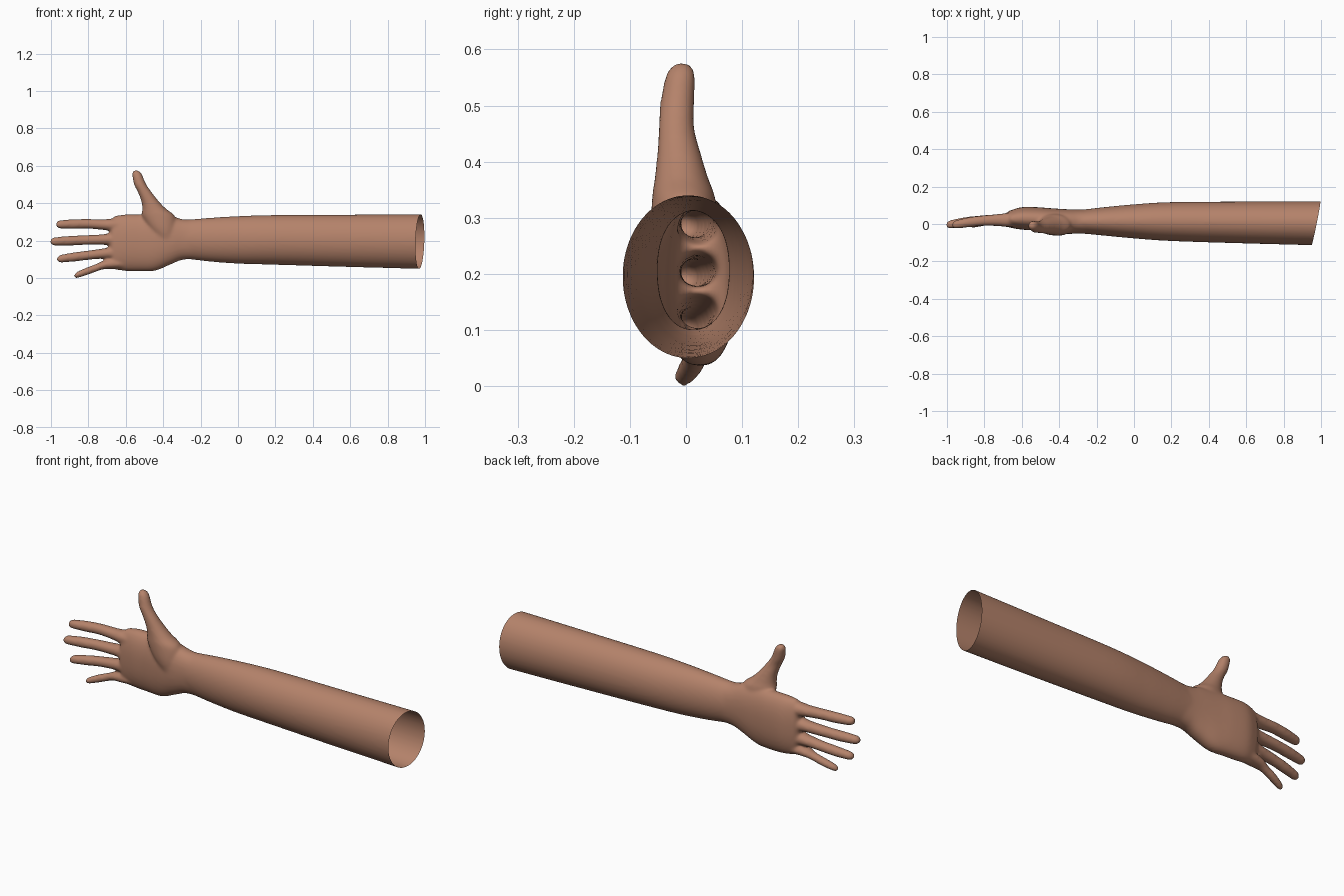
import bpy, bmesh, math
from mathutils import Vector

if "Cube" in bpy.data.objects:
    bpy.data.objects.remove(bpy.data.objects["Cube"])

SIDES = 40
bm = bmesh.new()


def spline(stations, steps=6):
    """Catmull-Rom interpolation through the cross-section stations."""
    pts = [stations[0]] + stations + [stations[-1]]
    out = []
    for i in range(1, len(pts) - 2):
        for s in range(steps):
            t = s / steps
            out.append([0.5 * (2 * b + (c - a) * t + (2 * a - 5 * b + 4 * c - d) * t * t
                               + (3 * b - a - 3 * c + d) * t ** 3)
                        for a, b, c, d in zip(*pts[i - 1:i + 3])])
    return out + [list(stations[-1])]


def loft(stations, axis, tip=0.0, power=1.0):
    """Closed tube of oval rings. Station = (x, y, z, width radius, y radius)."""
    rings = spline(stations)
    last, prev = rings[-1], rings[-2]
    if tip:
        # rounded end
        d = (Vector(last[:3]) - Vector(prev[:3])).normalized()
        for deg in (20, 40, 60, 75, 85):
            a = math.radians(deg)
            p = Vector(last[:3]) + d * tip * math.sin(a)
            rings.append([*p, last[3] * math.cos(a), last[4] * math.cos(a)])
    loops = []
    for x, y, z, rw, ry in rings:
        loop = []
        for k in range(SIDES):
            a = 2 * math.pi * k / SIDES
            c, s = math.cos(a), math.sin(a)
            w = rw * math.copysign(abs(c) ** power, c)
            v = ry * math.copysign(abs(s) ** power, s)
            loop.append(bm.verts.new((x, y + v, z + w) if axis == 'x' else (x + w, y + v, z)))
        loops.append(loop)
    for a, b in zip(loops, loops[1:]):
        for k in range(SIDES):
            n = (k + 1) % SIDES
            bm.faces.new((a[k], a[n], b[n], b[k]))
    bm.faces.new(loops[0])
    bm.faces.new(loops[-1])


# Forearm, running into the wrist
loft([(1.06, 0.003, 0.194, 0.147, 0.119), (0.6, 0.008, 0.199, 0.140, 0.112),
      (0.2, 0.013, 0.204, 0.133, 0.104), (0.0, 0.014, 0.204, 0.127, 0.091),
      (-0.15, 0.014, 0.205, 0.117, 0.077), (-0.28, 0.013, 0.207, 0.106, 0.064),
      (-0.36, 0.014, 0.205, 0.118, 0.062)], 'x')

# Palm
loft([(-0.24, 0.013, 0.205, 0.104, 0.064), (-0.30, 0.013, 0.206, 0.109, 0.064),
      (-0.36, 0.013, 0.203, 0.130, 0.066), (-0.44, 0.018, 0.191, 0.151, 0.066),
      (-0.52, 0.027, 0.188, 0.152, 0.063), (-0.60, 0.030, 0.189, 0.151, 0.060),
      (-0.655, 0.027, 0.189, 0.144, 0.048)], 'x', tip=0.035, power=0.9)

# Thumb with its fleshy base
loft([(-0.37, -0.005, 0.18, 0.045, 0.042), (-0.40, -0.006, 0.26, 0.075, 0.056),
      (-0.425, -0.004, 0.33, 0.088, 0.057), (-0.448, -0.008, 0.37, 0.064, 0.048),
      (-0.470, -0.012, 0.41, 0.047, 0.040), (-0.499, -0.017, 0.46, 0.037, 0.032),
      (-0.523, -0.016, 0.50, 0.033, 0.031), (-0.537, -0.011, 0.545, 0.028, 0.028)],
     'z', tip=0.035)

# Four fingers: (base z, middle z, tip z, tip x, radius)
for zb, zm, zt, xt, r in ((0.284, 0.290, 0.287, -0.972, 0.026),
                          (0.207, 0.203, 0.196, -1.002, 0.026),
                          (0.135, 0.122, 0.104, -0.967, 0.025),
                          (0.076, 0.055, 0.019, -0.877, 0.021)):
    xe = xt + 0.022
    xm = (xe - 0.66) / 2
    loft([(-0.56, 0.03, zb, r * 1.2, 0.036), (-0.67, 0.022, zb, r * 1.3, 0.038),
          (-0.72, 0.021, zb * 0.7 + zm * 0.3, r * 1.1, 0.033),
          (xm, 0.018, zm, r, r * 1.08),
          ((xm + xe) / 2, 0.010, (zm + zt) / 2, r, r * 1.04),
          (xe, -0.002, zt, r * 0.86, r * 0.9)], 'x', tip=0.025)

bmesh.ops.recalc_face_normals(bm, faces=bm.faces)
mesh = bpy.data.meshes.new("arm_and_hand")
bm.to_mesh(mesh)
bm.free()
arm = bpy.data.objects.new("arm_and_hand", mesh)
bpy.context.collection.objects.link(arm)
bpy.context.view_layer.objects.active = arm
arm.select_set(True)

# Fuse the parts into one skin and soften the joins
remesh = arm.modifiers.new("fuse", 'REMESH')
remesh.mode = 'VOXEL'
remesh.voxel_size = 0.0065
soften = arm.modifiers.new("soften", 'SMOOTH')
soften.factor = 0.5
soften.iterations = 14
for name in ("fuse", "soften"):
    bpy.ops.object.modifier_apply(modifier=name)

# Slanted open end of the sleeve-like forearm
bm = bmesh.new()
bm.from_mesh(arm.data)
bmesh.ops.bisect_plane(bm, geom=bm.verts[:] + bm.edges[:] + bm.faces[:],
                       plane_co=(0.972, 0, 0.2), plane_no=(1, -0.2, -0.03),
                       clear_outer=True)
bm.to_mesh(arm.data)
bm.free()

# Skin colour
skin = bpy.data.materials.new("warm_skin")
skin.diffuse_color = (0.46, 0.225, 0.145, 1)
skin.use_nodes = True
skin.node_tree.nodes["Principled BSDF"].inputs["Base Color"].default_value = skin.diffuse_color
arm.data.materials.clear()
arm.data.materials.append(skin)
for p in arm.data.polygons:
    p.material_index = 0
bpy.ops.object.shade_smooth()
